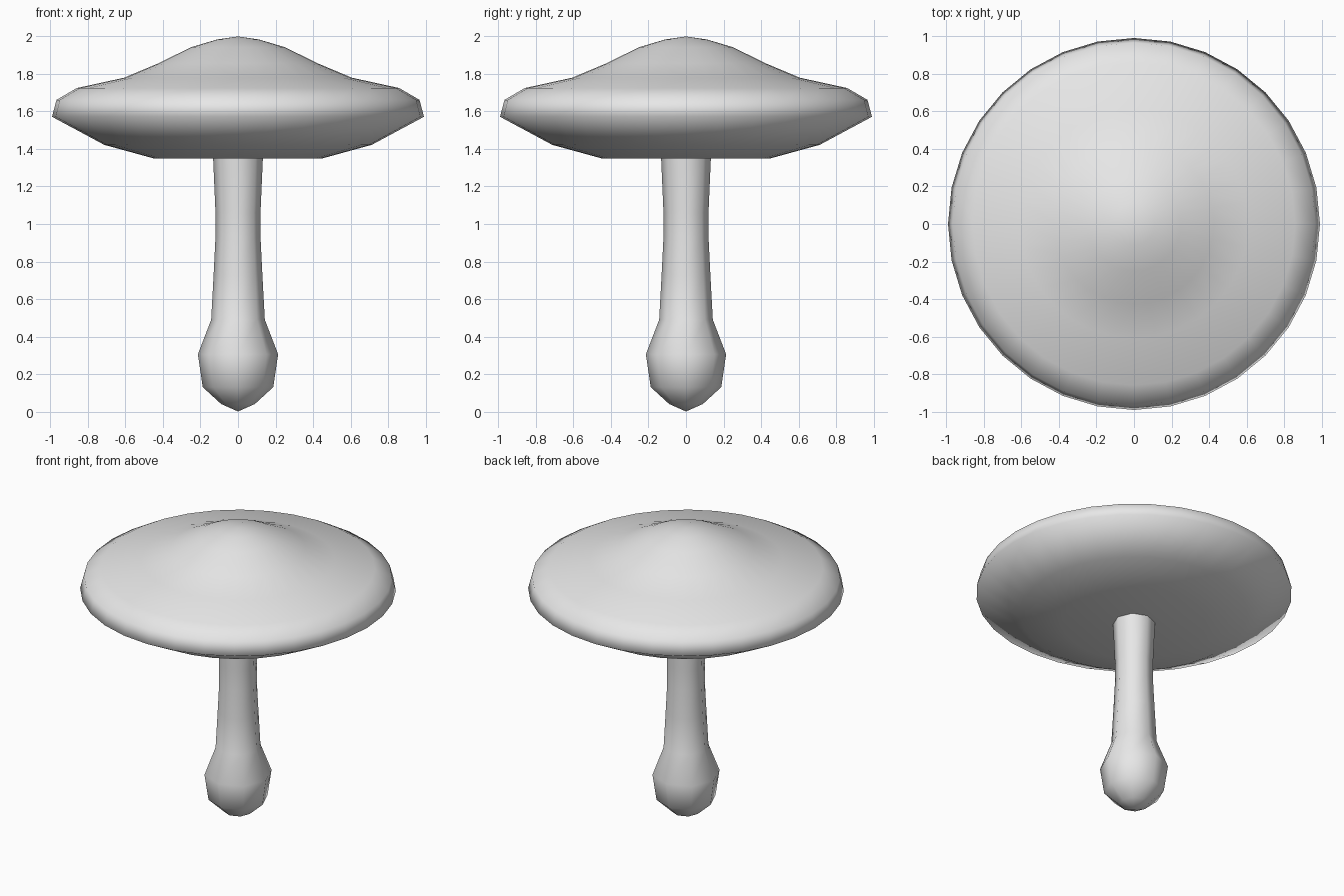
import bpy
import bmesh
from math import cos, sin, tau

cube = bpy.data.objects.get("Cube")
if cube:
    bpy.data.objects.remove(cube)

# One plain grey for the whole mushroom
grey = bpy.data.materials.new("light grey")
grey.use_nodes = True
colour = (0.8, 0.8, 0.8, 1)
grey.diffuse_color = colour
grey.node_tree.nodes["Principled BSDF"].inputs["Base Color"].default_value = colour


def lathe(name, profile, sides):
    """Turn a (radius, height) profile, listed from bottom to top, round z."""
    bm = bmesh.new()
    rings = []
    for r, z in profile:
        count = sides if r > 0 else 1
        rings.append([bm.verts.new((r * cos(tau * i / sides), r * sin(tau * i / sides), z))
                      for i in range(count)])
    for low, high in zip(rings, rings[1:]):
        for i in range(sides):
            j = (i + 1) % sides
            corners = [low[i % len(low)], low[j % len(low)],
                       high[j % len(high)], high[i % len(high)]]
            bm.faces.new(list(dict.fromkeys(corners)))
    bmesh.ops.recalc_face_normals(bm, faces=bm.faces)
    for face in bm.faces:
        face.smooth = True
    mesh = bpy.data.meshes.new(name)
    bm.to_mesh(mesh)
    bm.free()
    mesh.materials.append(grey)
    obj = bpy.data.objects.new(name, mesh)
    bpy.context.collection.objects.link(obj)
    return obj


# Stem with a swollen foot
lathe("stem", [(0, 0), (0.09, 0.04), (0.188, 0.13), (0.214, 0.305), (0.143, 0.49),
               (0.13, 0.73), (0.12, 0.93), (0.12, 1.06), (0.133, 1.36)], 8)

# Wide cap with a flat-centred underside and a pointed crown
lathe("cap", [(0, 1.35), (0.45, 1.35), (0.713, 1.422), (0.992, 1.572), (0.968, 1.662),
              (0.86, 1.725), (0.608, 1.78), (0.425, 1.857), (0.25, 1.943),
              (0.112, 1.984), (0, 2)], 32)
